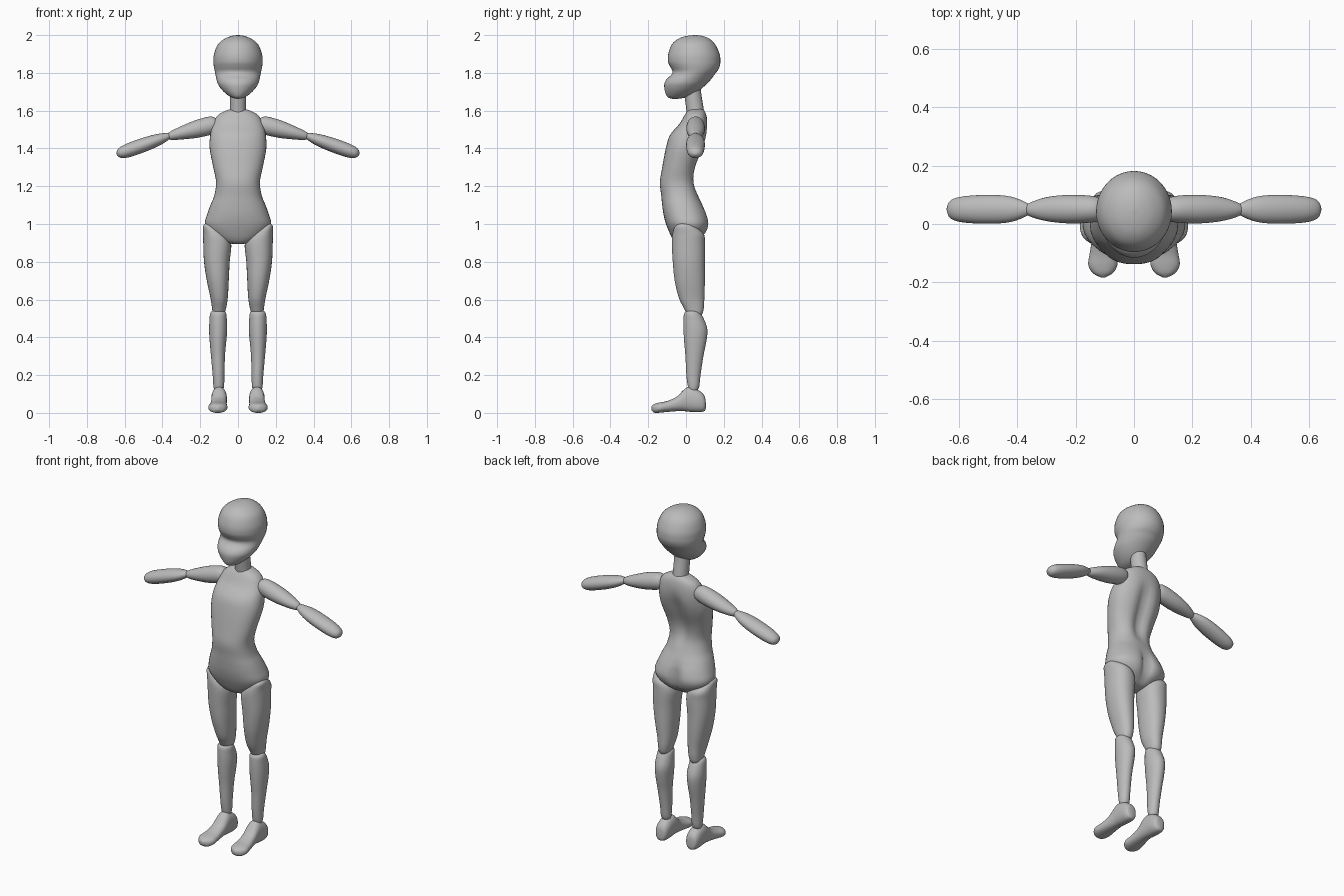
import bpy, bmesh, math
from mathutils import Vector

grey = bpy.data.materials.new("plain grey")
grey.diffuse_color = (0.5, 0.5, 0.5, 1)
SIDES, STEPS = 40, 4


def spline(p0, p1, p2, p3, t):
    return tuple(0.5 * (2 * b + (c - a) * t + (2 * a - 5 * b + 4 * c - d) * t * t
                        + (3 * b - a - 3 * c + d) * t ** 3)
                 for a, b, c, d in zip(p0, p1, p2, p3))


def loft(name, rings, place, power=2.0):
    """rings: (position on axis, side centre, half width, near limit, far limit)"""
    fine = []
    for i in range(len(rings) - 1):
        q = [rings[max(0, min(len(rings) - 1, i + k))] for k in (-1, 0, 1, 2)]
        fine += [spline(*q, j / STEPS) for j in range(STEPS)]
    fine.append(rings[-1])
    bm = bmesh.new()
    loops = []
    for s, c, r, a, b in fine:
        loop = []
        for k in range(SIDES):
            t = 2 * math.pi * k / SIDES
            u, v = math.cos(t), math.sin(t)
            u = math.copysign(abs(u) ** (2 / power), u)
            v = math.copysign(abs(v) ** (2 / power), v)
            loop.append(bm.verts.new(place(s, c + r * u, (a + b) / 2 + (b - a) / 2 * v)))
        loops.append(loop)
    for l0, l1 in zip(loops, loops[1:]):
        for k in range(SIDES):
            n = (k + 1) % SIDES
            bm.faces.new((l0[k], l0[n], l1[n], l1[k]))
    bm.faces.new(loops[0])
    bm.faces.new(loops[-1])
    bmesh.ops.recalc_face_normals(bm, faces=bm.faces)
    for f in bm.faces:
        f.smooth = True
    me = bpy.data.meshes.new(name)
    bm.to_mesh(me)
    bm.free()
    me.materials.append(grey)
    ob = bpy.data.objects.new(name, me)
    bpy.context.collection.objects.link(ob)
    return ob


def upright(s, u, v):
    return (u, v, s)


# head with brow notch and jutting jaw
loft("head", [(2.0, 0, .004, .045, .053), (1.995, 0, .035, .0, .09),
              (1.98, 0, .072, -.042, .125), (1.95, 0, .107, -.075, .155),
              (1.90, 0, .127, -.094, .178), (1.86, 0, .13, -.095, .182),
              (1.835, 0, .128, -.085, .178), (1.81, 0, .123, -.072, .166),
              (1.79, 0, .119, -.078, .15), (1.765, 0, .114, -.104, .132),
              (1.74, 0, .106, -.115, .108), (1.71, 0, .085, -.113, .075),
              (1.685, 0, .058, -.106, .04), (1.67, 0, .034, -.095, .0),
              (1.663, 0, .008, -.075, -.04)], upright)

# neck
loft("neck", [(1.74, 0, .042, -.01, .075), (1.68, 0, .043, -.008, .082),
              (1.62, 0, .043, .0, .092), (1.56, 0, .045, .008, .1)], upright)


# torso, with spine groove and cleft pressed into the back
def torso_place(s, u, v):
    if v > 0:
        cleft = .04 * math.exp(-((s - 1.0) / .07) ** 2) * math.exp(-(u / .028) ** 2)
        spine = .028 * math.exp(-((s - 1.34) / .15) ** 4) * math.exp(-(u / .035) ** 2)
        v -= (cleft + spine) * min(1, v / .03)
    return (u, v, s)


loft("torso", [(1.61, 0, .03, .03, .085), (1.6, 0, .065, .01, .097),
               (1.575, 0, .108, -.008, .108), (1.53, 0, .133, -.035, .114),
               (1.47, 0, .147, -.085, .112), (1.4, 0, .15, -.107, .093),
               (1.3, 0, .131, -.126, .056), (1.22, 0, .116, -.138, .048),
               (1.15, 0, .126, -.131, .066), (1.1, 0, .146, -.126, .09),
               (1.05, 0, .164, -.119, .113), (1.0, 0, .176, -.106, .123),
               (.955, 0, .152, -.088, .108), (.92, 0, .105, -.07, .075),
               (.9, 0, .06, -.05, .045), (.893, 0, .01, -.01, .01)],
     torso_place, 2.3)

for side, sign in (("left", 1), ("right", -1)):
    def leg_place(s, u, v):
        return (sign * u, v, s)

    def foot_place(s, u, v):
        return (sign * u, s, v)

    def arm_place(start, end):
        a, b = Vector(start), Vector(end)
        d = b - a
        n = Vector((-d.y, d.x)).normalized()

        def place(s, u, v):
            p = a + d * s + n * u
            return (sign * p.x, v, p.y)
        return place

    # legs
    loft(side + "_thigh", [(1.007, .16, .006, -.02, .0), (.99, .152, .032, -.055, .04),
                           (.95, .125, .06, -.071, .092), (.9, .11, .074, -.075, .1),
                           (.8, .112, .068, -.07, .1), (.7, .107, .058, -.06, .1),
                           (.61, .1, .046, -.038, .097), (.56, .1, .038, -.014, .095),
                           (.525, .102, .03, .008, .087), (.507, .103, .008, .05, .07)],
         leg_place, 2.2)
    loft(side + "_shin", [(.545, .105, .02, .02, .05), (.53, .105, .041, -.008, .075),
                          (.49, .105, .046, -.013, .098), (.44, .105, .048, -.013, .113),
                          (.38, .106, .044, -.01, .108), (.3, .106, .037, -.003, .092),
                          (.2, .103, .031, .002, .077), (.14, .102, .028, .01, .07),
                          (.115, .102, .02, .02, .058), (.103, .102, .005, .035, .045)],
         leg_place)
    loft(side + "_foot", [(.105, .1, .008, .025, .05), (.098, .1, .03, .01, .09),
                          (.07, .1, .04, .004, .118), (.02, .1, .041, .006, .137),
                          (-.01, .1, .041, .009, .124), (-.05, .102, .042, .009, .085),
                          (-.1, .105, .047, .005, .063), (-.14, .107, .05, .001, .055),
                          (-.168, .107, .035, .001, .047), (-.183, .107, .008, .015, .035)],
         foot_place, 2.3)

    # arms
    loft(side + "_upper_arm", [(-.05, 0, .004, .045, .055), (-.02, 0, .03, .02, .082),
                               (.1, 0, .047, .006, .096), (.4, 0, .046, .002, .1),
                               (.7, 0, .034, .01, .092), (.92, 0, .021, .027, .072),
                               (1, 0, .004, .046, .054)],
         arm_place((.115, 1.53), (.38, 1.46)))
    loft(side + "_forearm", [(0, 0, .004, .046, .054), (.06, 0, .017, .028, .072),
                             (.25, 0, .031, .007, .094), (.5, 0, .037, .001, .1),
                             (.8, 0, .036, .005, .095), (.95, 0, .025, .018, .082),
                             (1, 0, .004, .045, .055)],
         arm_place((.35, 1.472), (.642, 1.368)))
